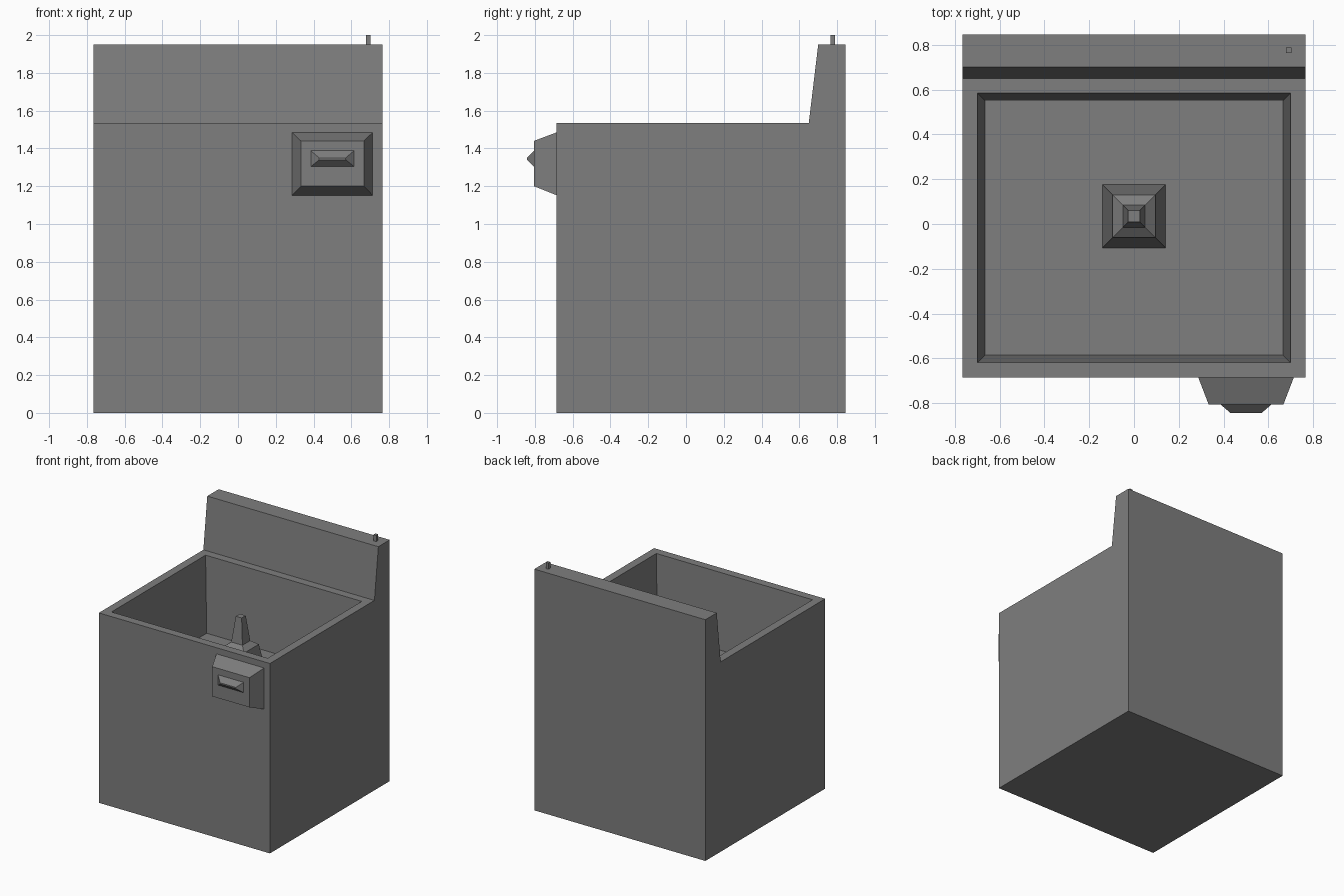
import bpy, bmesh

if "Cube" in bpy.data.objects:
    bpy.data.objects.remove(bpy.data.objects["Cube"])

grey = bpy.data.materials.new("plain grey")
grey.diffuse_color = (0.21, 0.21, 0.21, 1)
grey.use_nodes = True
grey.node_tree.nodes["Principled BSDF"].inputs["Base Color"].default_value = grey.diffuse_color


def finish(bm, name):
    bmesh.ops.recalc_face_normals(bm, faces=bm.faces)
    me = bpy.data.meshes.new(name)
    bm.to_mesh(me)
    bm.free()
    me.materials.append(grey)
    ob = bpy.data.objects.new(name, me)
    bpy.context.collection.objects.link(ob)
    return ob


def stack(name, rings):
    """Closed solid lofted through rings of four points."""
    bm = bmesh.new()
    loops = [[bm.verts.new(p) for p in r] for r in rings]
    for a, b in zip(loops, loops[1:]):
        for i in range(4):
            j = (i + 1) % 4
            bm.faces.new((a[i], a[j], b[j], b[i]))
    bm.faces.new(loops[0])
    bm.faces.new(loops[-1])
    return finish(bm, name)


def ring_z(cx, cy, half, z):
    return [(cx + sx * half, cy + sy * half, z)
            for sx, sy in ((-1, -1), (1, -1), (1, 1), (-1, 1))]


def ring_y(x0, x1, z0, z1, y):
    return [(x0, y, z0), (x1, y, z0), (x1, y, z1), (x0, y, z1)]


# Cabinet: side profile extruded across, with raised back panel
W, RIM = 0.765, 1.535
profile = [(-0.685, 0), (0.845, 0), (0.845, 1.95), (0.70, 1.95),
           (0.65, RIM), (-0.685, RIM)]
bm = bmesh.new()
left = bm.faces.new([bm.verts.new((-W, y, z)) for y, z in profile])
ext = bmesh.ops.extrude_face_region(bm, geom=[left])
bmesh.ops.translate(bm, vec=(2 * W, 0, 0),
                    verts=[g for g in ext["geom"] if isinstance(g, bmesh.types.BMVert)])
bmesh.ops.recalc_face_normals(bm, faces=bm.faces)

# Tub: inset the top deck, then sink a tapered well
bm.normal_update()
deck = [f for f in bm.faces if all(abs(v.co.z - RIM) < 1e-4 for v in f.verts)]
bmesh.ops.inset_individual(bm, faces=deck, thickness=0.094)
bmesh.ops.inset_individual(bm, faces=deck, thickness=0.047, depth=-0.61)
finish(bm, "cabinet_with_tub")

# Agitator in the tub
stack("agitator", [ring_z(0, 0.035, h, z) for h, z in
                   ((0.142, 0.92), (0.095, 1.20), (0.05, 1.235), (0.026, 1.44))])

# Control box on the front, with a wedge grip
stack("control_box", [ring_y(0.285, 0.715, 1.15, 1.487, -0.68),
                      ring_y(0.333, 0.667, 1.20, 1.44, -0.805)])
stack("grip", [ring_y(0.38, 0.62, 1.30, 1.393, -0.80),
               ring_y(0.43, 0.57, 1.34, 1.35, -0.843)])

# Small peg on the back panel
stack("peg", [ring_z(0.69, 0.776, 0.012, z) for z in (1.94, 2.0)])
